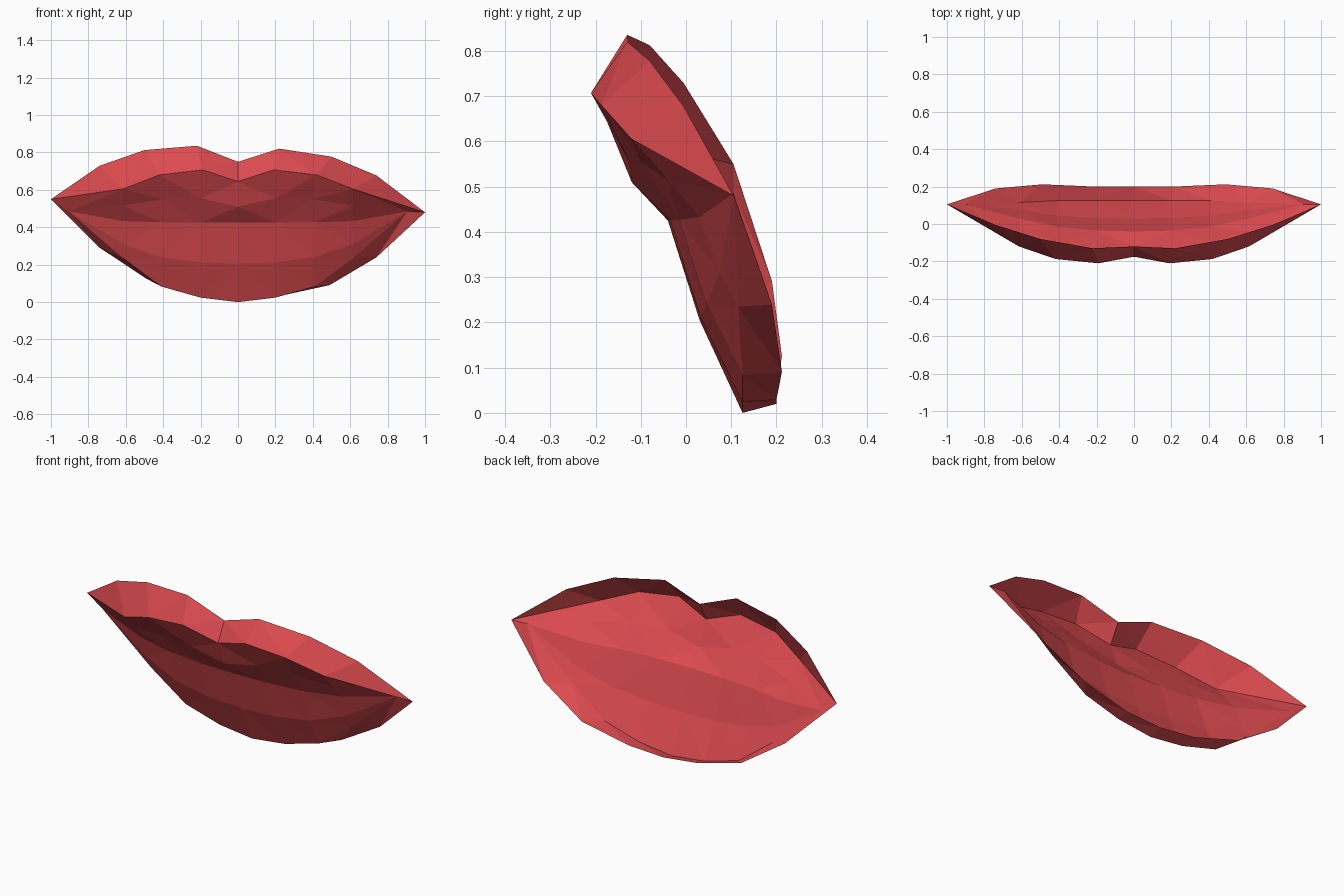
import bpy, bmesh

if "Cube" in bpy.data.objects:
    bpy.data.objects.remove(bpy.data.objects["Cube"])

red = bpy.data.materials.new("lip red")
red.diffuse_color = (0.72, 0.07, 0.08, 1)
red.use_nodes = True
red.node_tree.nodes["Principled BSDF"].inputs["Base Color"].default_value = red.diffuse_color

# Corners of the mouth (x, y, z)
OUTER = (1.0, 0.105, 0.515)
INNER = (0.905, 0.105, 0.485)

# Half rows from the centre to the right corner
top_rim = [(0, -.12, .75), (.22, -.13, .828), (.5, -.08, .795), (.74, -.005, .703), OUTER]
upper_ridge = [(0, -.175, .645), (.19, -.21, .707), (.42, -.187, .68), (.615, -.12, .605), OUTER]
upper_fold = [(0, -.12, .51), (.2, -.125, .555), (.4, -.095, .55), (.615, -.04, .515), INNER]
mouth_line = [(0, -.04, .425), (.2, -.035, .425), (.41, -.015, .427), (.615, .03, .433), INNER]
lower_swell = [(0, .03, .205), (.2, .032, .212), (.41, .045, .24), (.615, .075, .31), INNER]
lower_edge = [(0, .125, 0), (.2, .125, .024), (.41, .125, .083), (.615, .115, .235), INNER]
bottom_rim = [(0, .2, .02), (.21, .2, .037), (.49, .212, .108), (.74, .19, .265), OUTER]


def full_row(half, tilt):
    """Mirror a half row; the outer rims sit slightly higher on the left."""
    row = [(-x, y, z) for x, y, z in reversed(half[1:])] + half
    return [(x, y, z - (0.035 * x if tilt or abs(x) == 1 else 0)) for x, y, z in row]


def loft(name, halves):
    """Skin neighbouring rows into a faceted open shell."""
    bm = bmesh.new()
    rows = [[bm.verts.new(p) for p in full_row(h, h in (top_rim, bottom_rim))] for h in halves]
    for a, b in zip(rows, rows[1:]):
        for i in range(len(a) - 1):
            bm.faces.new((a[i], b[i], b[i + 1], a[i + 1]))
    bmesh.ops.remove_doubles(bm, verts=bm.verts[:], dist=0.0005)
    bmesh.ops.triangulate(bm, faces=bm.faces[:])
    mesh = bpy.data.meshes.new(name)
    bm.to_mesh(mesh)
    bm.free()
    mesh.materials.append(red)
    obj = bpy.data.objects.new(name, mesh)
    bpy.context.collection.objects.link(obj)
    return obj


# Upper and lower lip meet along the mouth line
loft("upper_lip", [top_rim, upper_ridge, upper_fold, mouth_line])
loft("lower_lip", [mouth_line, lower_swell, lower_edge, bottom_rim])
